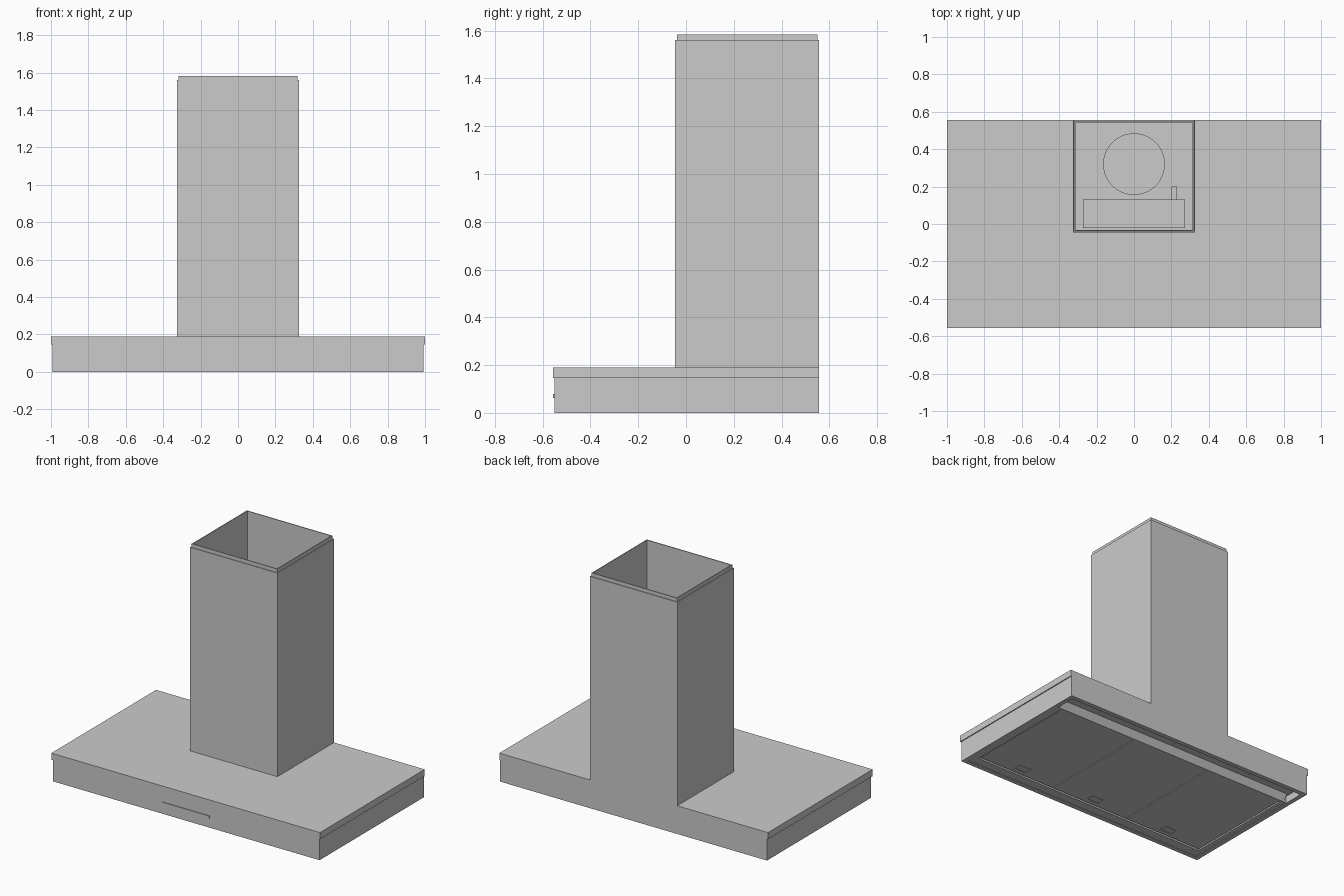
import bpy, bmesh, math
from mathutils import Vector

if "Cube" in bpy.data.objects:
    bpy.data.objects.remove(bpy.data.objects["Cube"])

Y = 0.557  # half depth of the canopy


def finish(name, bm):
    bmesh.ops.recalc_face_normals(bm, faces=bm.faces)
    me = bpy.data.meshes.new(name)
    bm.to_mesh(me)
    bm.free()
    ob = bpy.data.objects.new(name, me)
    bpy.context.collection.objects.link(ob)
    return ob


def box_bm(x0, x1, y0, y1, z0, z1):
    bm = bmesh.new()
    bmesh.ops.create_cube(bm, size=1)
    for v in bm.verts:
        v.co = Vector((x0 if v.co.x < 0 else x1,
                       y0 if v.co.y < 0 else y1,
                       z0 if v.co.z < 0 else z1))
    return bm


def box(name, *dims):
    return finish(name, box_bm(*dims))


def recess(bm, direction, wall, depth):
    """Sink the top (1) or bottom (-1) face, leaving a rim of the given width."""
    bm.normal_update()
    face = max(bm.faces, key=lambda f: f.normal.z * direction)
    bmesh.ops.inset_region(bm, faces=[face], thickness=wall, use_even_offset=True)
    bmesh.ops.inset_region(bm, faces=[face], thickness=0.0001, depth=-depth,
                           use_even_offset=True)


def cylinder(name, x, y, z0, z1, r, n=48):
    bm = bmesh.new()
    bmesh.ops.create_cone(bm, cap_ends=True, segments=n, radius1=r, radius2=r, depth=z1 - z0)
    bmesh.ops.translate(bm, verts=bm.verts, vec=(x, y, (z0 + z1) / 2))
    ob = finish(name, bm)
    for p in ob.data.polygons:
        p.use_smooth = len(p.vertices) == 4
    for e in ob.data.edges:
        a, b = (ob.data.vertices[i].co.z for i in e.vertices)
        e.use_edge_sharp = abs(a - b) < 1e-5
    return ob


# canopy: overhanging top tray and hollow lower skirt
box("canopy_top", -1, 1, -Y, Y, 0.145, 0.19)
bm = box_bm(-0.993, 0.993, -0.551, Y, 0, 0.145)
recess(bm, -1, 0.032, 0.05)
finish("canopy_skirt", bm)

# filter frame: side profile with a sloping rear edge, swept across the width
bm = bmesh.new()
profile = [(-0.519, 0.004), (0.38, 0.004), (0.41, 0.05), (-0.519, 0.05)]
face = bm.faces.new([bm.verts.new((-0.945, y, z)) for y, z in profile])
ext = bmesh.ops.extrude_face_region(bm, geom=[face])
bmesh.ops.translate(bm, vec=(1.89, 0, 0),
                    verts=[g for g in ext["geom"] if isinstance(g, bmesh.types.BMVert)])
bmesh.ops.recalc_face_normals(bm, faces=bm.faces)
recess(bm, -1, 0.02, 0.012)
finish("filter_frame", bm)

# side infill strips between frame and skirt
for side, x0, x1 in (("left", -0.962, -0.945), ("right", 0.945, 0.962)):
    box(f"frame_strip_{side}", x0, x1, -0.519, 0.38, 0.004, 0.05)

# front infill in the frame, then three filters with latches, and three lamps
box("front_strip", -0.925, 0.925, -0.5, -0.455, 0.004, 0.017)
for i in (-1, 0, 1):
    c = i * 0.614
    box(f"grease_filter_{i + 2}", c - 0.304, c + 0.304, -0.445, 0.357, 0.008, 0.017)
    bm = box_bm(c - 0.05, c + 0.05, -0.415, -0.355, 0.006, 0.009)
    recess(bm, -1, 0.008, 0.002)
    finish(f"filter_latch_{i + 2}", bm)
    cylinder(f"lamp_{i + 2}", i * 0.63, 0.455, 0.046, 0.052, 0.034, 32)

# control strip on the front
bm = box_bm(-0.172, 0.172, -0.556, -0.55, 0.062, 0.08)
finish("control_strip", bm)

# chimney: outer casing and the telescopic inner sleeve, both open at the top
bm = box_bm(-0.325, 0.325, -0.045, Y, 0.19, 1.56)
recess(bm, 1, 0.005, 1.365)
finish("chimney_casing", bm)
bm = box_bm(-0.318, 0.318, -0.038, 0.55, 0.195, 1.583)
recess(bm, 1, 0.006, 1.38)
finish("chimney_sleeve", bm)

# fittings inside the chimney
box("electronics_box", -0.272, 0.272, -0.022, 0.13, 0.2, 0.36)
box("cable_outlet", 0.2, 0.23, 0.13, 0.2, 0.2, 0.3)
cylinder("exhaust_collar", 0, 0.32, 0.2, 0.36, 0.165, 64)
